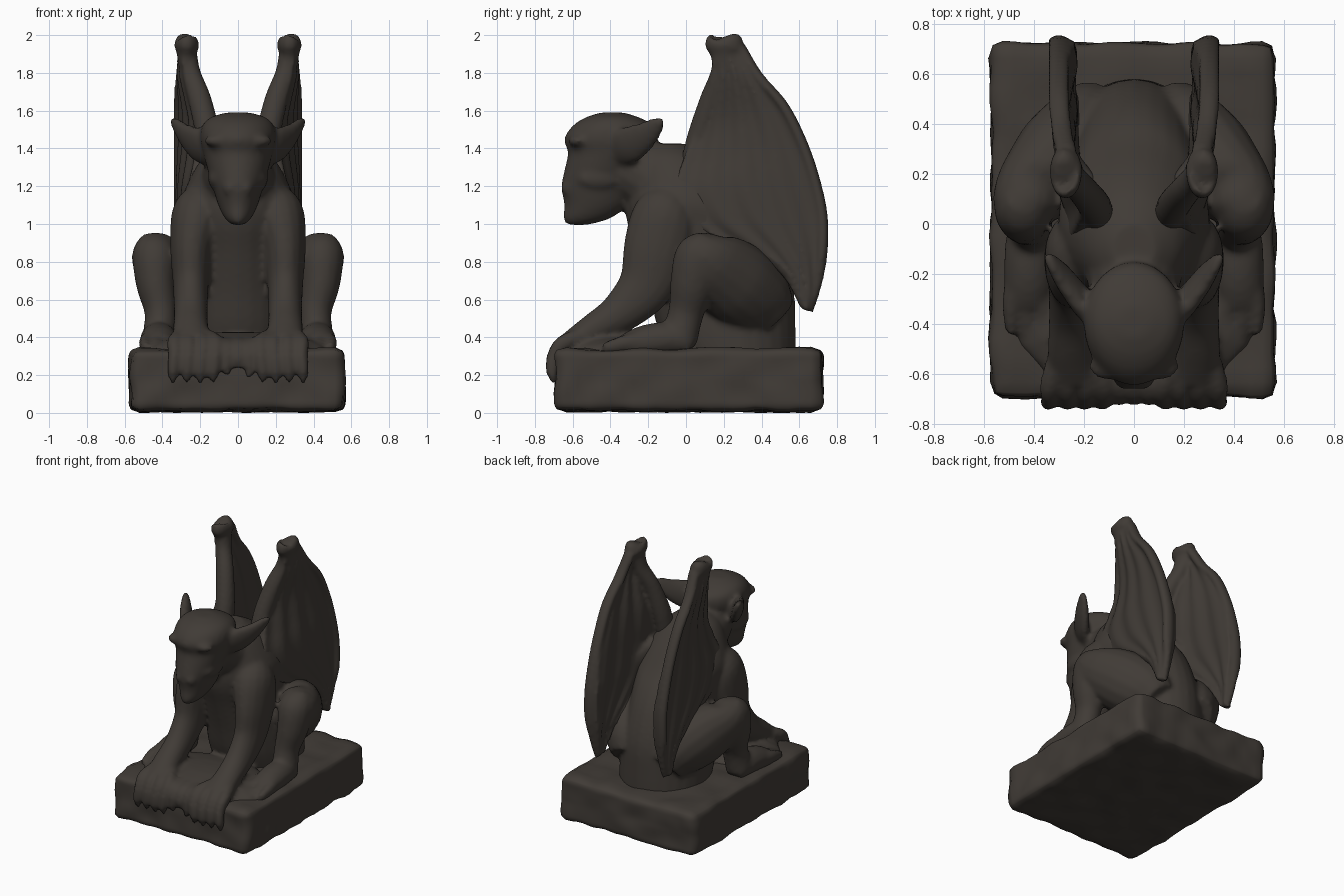
import bpy, bmesh, math
from mathutils import Vector, noise

stone = bpy.data.materials.new("dark stone")
stone.diffuse_color = (0.052, 0.044, 0.037, 1)


def spline(pts, n):
    """Catmull-Rom through tuples of any length, n steps per span."""
    out = []
    for i in range(len(pts) - 1):
        p0, p1, p2, p3 = pts[max(i - 1, 0)], pts[i], pts[i + 1], pts[min(i + 2, len(pts) - 1)]
        for k in range(n):
            t = k / n
            out.append(tuple(0.5 * (2 * b + (c - a) * t + (2 * a - 5 * b + 4 * c - d) * t * t
                                    + (3 * b - a - 3 * c + d) * t ** 3)
                             for a, b, c, d in zip(p0, p1, p2, p3)))
    return out + [tuple(pts[-1])]


def loft(bm, rings):
    """Skin a list of closed rings and cap both ends."""
    rows = [[bm.verts.new(p) for p in r] for r in rings]
    n = len(rows[0])
    for a, b in zip(rows, rows[1:]):
        for i in range(n):
            bm.faces.new((a[i], a[(i + 1) % n], b[(i + 1) % n], b[i]))
    bm.faces.new(rows[0])
    bm.faces.new(rows[-1])


def stack(bm, levels, n=28):
    """Horizontal ellipses: (z, y front, y back, half width)."""
    loft(bm, [[(w * math.cos(2 * math.pi * i / n),
                (y0 + y1) / 2 + (y1 - y0) / 2 * math.sin(2 * math.pi * i / n), z) for i in range(n)]
              for z, y0, y1, w in spline(levels, 4)])


def tube(bm, pts, side=1, n=16):
    """Limb through (x, y, z, sideways radius, other radius)."""
    pts = spline(pts, 4)
    rings = []
    for i, (x, y, z, ra, rb) in enumerate(pts):
        t = (Vector(pts[min(i + 1, len(pts) - 1)][:3]) - Vector(pts[max(i - 1, 0)][:3])).normalized()
        a = (Vector((1, 0, 0)) - t * t.x).normalized()
        b = t.cross(a)
        ring = []
        for k in range(n):
            q = 2 * math.pi * k / n
            p = Vector((x, y, z)) + a * (ra * math.cos(q)) + b * (rb * math.sin(q))
            ring.append((p.x * side, p.y, p.z))
        rings.append(ring)
    loft(bm, rings)


def ball(bm, c, r, side=1):
    v = bmesh.ops.create_uvsphere(bm, u_segments=16, v_segments=10, radius=1)["verts"]
    for p in v:
        p.co = Vector(((c[0] + p.co.x * r[0]) * side, c[1] + p.co.y * r[1], c[2] + p.co.z * r[2]))


def finish(bm, name, voxel=0, soften=0):
    bmesh.ops.recalc_face_normals(bm, faces=bm.faces)
    me = bpy.data.meshes.new(name)
    bm.to_mesh(me)
    bm.free()
    me.materials.append(stone)
    me.polygons.foreach_set("use_smooth", [True] * len(me.polygons))
    ob = bpy.data.objects.new(name, me)
    bpy.context.collection.objects.link(ob)
    if voxel:
        m = ob.modifiers.new("fuse", 'REMESH')
        m.mode, m.voxel_size, m.use_smooth_shade = 'VOXEL', voxel, True
        s = ob.modifiers.new("soften", 'SMOOTH')
        s.factor, s.iterations = 0.5, soften
    return ob


# plinth: rounded slab with a rough-hewn surface
bm = bmesh.new()
bmesh.ops.create_cube(bm, size=2)
bmesh.ops.subdivide_edges(bm, edges=bm.edges[:], cuts=23, use_grid_fill=True)
half, r = Vector((0.565, 0.705, 0.165)), 0.045
for v in bm.verts:
    p = Vector([c * h for c, h in zip(v.co, half)])
    core = Vector([max(-(h - r), min(h - r, c)) for c, h in zip(p, half)])
    p = core + (p - core).normalized() * r
    p += (p - core).normalized() * 0.018 * noise.noise(p * 7)
    v.co = p + Vector((-0.005, 0.015, 0.175))
    v.co.z = max(v.co.z, 0)
finish(bm, "plinth")

# body: torso, neck, head and limbs fused into one carved form
bm = bmesh.new()
stack(bm, [(0.30, -0.08, 0.58, 0.31), (0.45, -0.15, 0.58, 0.31), (0.65, -0.20, 0.57, 0.30),
           (0.85, -0.26, 0.51, 0.28), (1.0, -0.31, 0.43, 0.29), (1.12, -0.32, 0.33, 0.30),
           (1.25, -0.30, 0.23, 0.25), (1.36, -0.27, 0.12, 0.18), (1.425, -0.2, 0.0, 0.09)])
tube(bm, [(0, 0, 1.14, .24, .2), (0, -.14, 1.22, .21, .2), (0, -.3, 1.3, .17, .17), (0, -.4, 1.34, .14, .15)])
stack(bm, [(0.995, -0.63, -0.52, 0.03), (1.03, -0.65, -0.40, 0.07), (1.10, -0.645, -0.31, 0.105),
           (1.20, -0.66, -0.26, 0.135), (1.30, -0.64, -0.22, 0.165), (1.38, -0.625, -0.18, 0.185),
           (1.45, -0.645, -0.15, 0.20), (1.52, -0.60, -0.17, 0.19), (1.565, -0.53, -0.25, 0.145),
           (1.59, -0.45, -0.33, 0.06)])
# rocky rise under the forefeet, draping over the front edge
ball(bm, (0, -.36, .32), (.50, .34, .11))
for x, d in ((-.06, .2), (.0, .24), (.06, .19)):
    tube(bm, [(x, -.5, .37, .05, .04), (x, -.64, .355, .045, .04), (x, -.69, .30, .036, .035),
              (x, -.695, d, .02, .02)], 1, 10)
for s in (1, -1):
    # brow, cheek, nostril
    ball(bm, (.10, -.57, 1.44), (.08, .055, .035), s)
    ball(bm, (.11, -.46, 1.24), (.05, .12, .06), s)
    ball(bm, (.04, -.625, 1.19), (.04, .035, .04), s)
    # swept-back ear
    tube(bm, [(.14, -.39, 1.37, .03, .06), (.20, -.32, 1.41, .045, .10), (.27, -.23, 1.46, .04, .08),
              (.33, -.15, 1.53, .024, .042), (.35, -.125, 1.56, .012, .015)], s)
    # foreleg
    tube(bm, [(.17, -.06, 1.14, .10, .10), (.21, -.11, 1.05, .14, .17), (.245, -.15, .88, .115, .18),
              (.25, -.21, .68, .095, .15), (.25, -.35, .53, .09, .11), (.25, -.50, .44, .095, .08),
              (.24, -.60, .37, .11, .07)], s)
    # clawed fingers hanging over the plinth edge
    for x in (.12, .19, .26, .335):
        tube(bm, [(.24 + (x - .22) * .5, -.52, .41, .045, .045), (x, -.64, .375, .042, .045),
                  (x, -.695, .31, .036, .04), (x + .01, -.71, .22, .03, .033),
                  (x + .01, -.695, .16, .014, .014)], s, 10)
    # thigh and shin
    tube(bm, [(.16, .46, .50, .12, .14), (.20, .38, .59, .17, .20), (.30, .25, .70, .19, .22),
              (.415, .13, .795, .145, .18), (.43, .06, .87, .12, .11), (.43, .03, .89, .07, .06)], s)
    tube(bm, [(.43, .11, .925, .08, .06), (.44, .07, .84, .118, .125), (.435, .035, .68, .105, .12),
              (.41, .0, .53, .085, .095), (.42, -.04, .38, .09, .10)], s)
    # hind foot and toes
    tube(bm, [(.42, .03, .36, .07, .06), (.42, -.08, .39, .095, .09), (.42, -.22, .375, .10, .09),
              (.43, -.32, .355, .09, .065)], s)
    for x in (.37, .43, .49):
        tube(bm, [(.43 + (x - .43) * .6, -.18, .385, .04, .055), (x, -.32, .37, .038, .045),
                  (x, -.44, .34, .02, .03)], s, 10)
finish(bm, "gargoyle_body", 0.016, 5)

# wings: ribbed membrane between leading and trailing edges, given as (y, z, x)
lead = [(.14, 1.93, .28), (.13, 1.78, .27), (.05, 1.52, .20), (-.01, 1.35, .21), (-.06, 1.17, .25),
        (.03, 1.01, .27), (.28, .87, .28), (.50, .74, .29), (.61, .55, .285)]
trail = [(.30, 1.93, .28), (.39, 1.78, .30), (.52, 1.63, .31), (.61, 1.46, .31), (.68, 1.27, .31),
         (.73, 1.05, .31), (.73, .85, .31), (.70, .68, .30), (.655, .54, .29)]
for side, name in ((1, "wing_right"), (-1, "wing_left")):
    bm = bmesh.new()
    rings, cols = [], 20
    for a, b in zip(spline(lead, 4), spline(trail, 4)):
        outer, inner = [], []
        for k in range(cols + 1):
            s = k / cols
            y, z, x = (p + (q - p) * s for p, q in zip(a, b))
            bulge = 0.02 * math.sin(math.pi * s) + 0.008 * math.cos(s * math.pi * 8)
            # membrane grows thicker toward the folded lower half
            thick = 0.035 + 0.045 * min(1, max(0, (1.6 - z) / 0.5)) * min(1, max(0, (z - .5) / .3))
            outer.append((side * (x + bulge + 0.012), y, z))
            inner.append((side * (x + bulge - thick), y, z))
        rings.append(outer + inner[::-1])
    loft(bm, rings)
    # arm bone up to the wrist, knob, and long finger bone along the trailing edge
    tube(bm, [(.14, .02, 1.22, .06, .07), (.155, .07, 1.44, .065, .07), (.20, .13, 1.65, .062, .06),
              (.25, .19, 1.80, .052, .06), (.27, .21, 1.93, .05, .07)], side)
    tube(bm, [(.27, .21, 1.84, .045, .07), (.272, .21, 1.90, .052, .085), (.272, .21, 1.945, .066, .112),
              (.28, .22, 1.975, .056, .085), (.28, .215, 1.995, .03, .04)], side)
    tube(bm, [(x - .01, y - .01, z, .042 if z > .7 else .024, .03) for y, z, x in trail], side)
    # shoulder web joining wing to back
    tube(bm, [(.17, .04, 1.20, .06, .12), (.20, .10, 1.12, .07, .16), (.25, .2, 1.04, .05, .15)], side)
    finish(bm, name, 0.014, 3)
